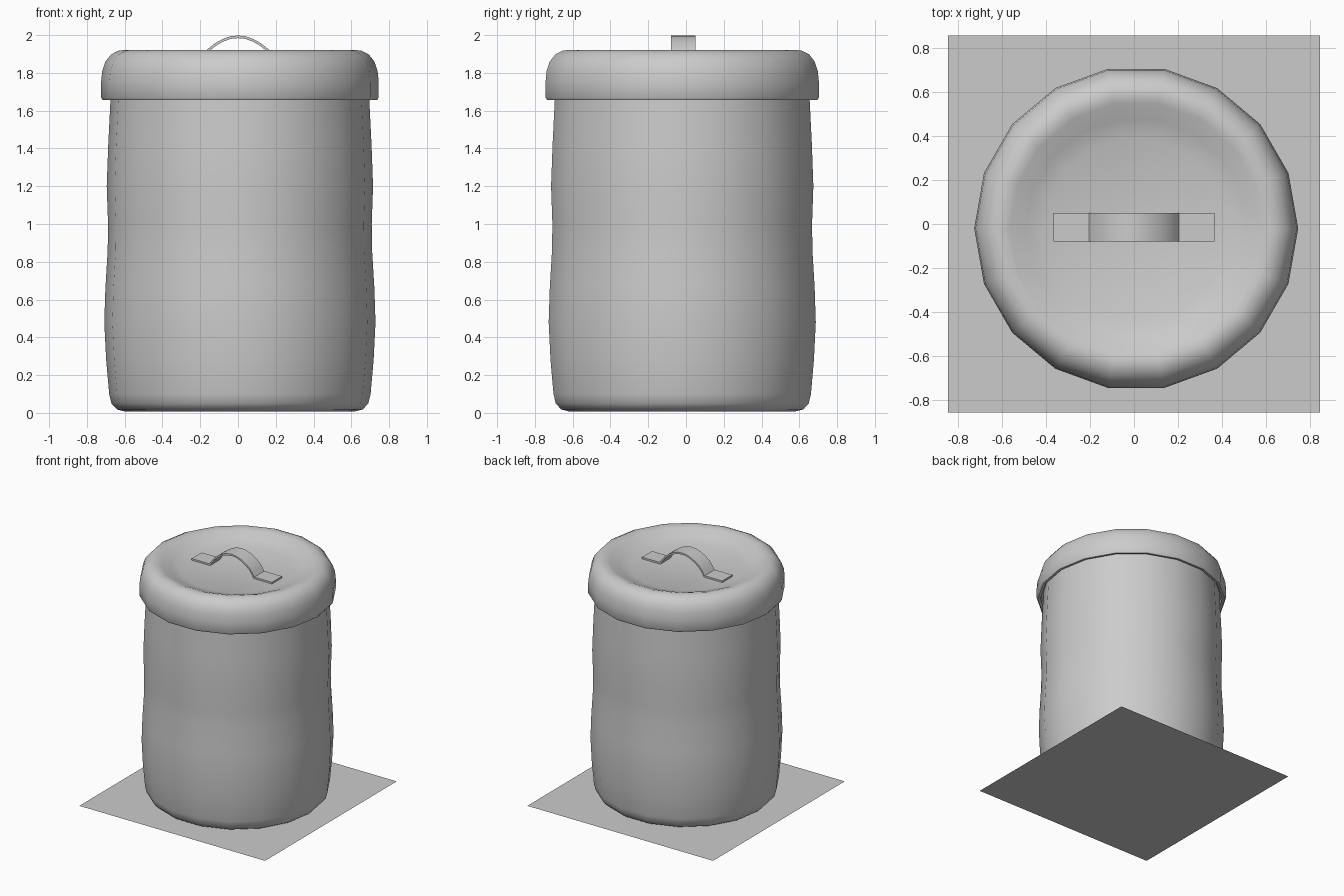
import bpy, bmesh, math

if "Cube" in bpy.data.objects:
    bpy.data.objects.remove(bpy.data.objects["Cube"])

SIDES = 18
CX, CY = 0.01, -0.02


def finish(name, bm, angle=35):
    bmesh.ops.recalc_face_normals(bm, faces=bm.faces)
    mesh = bpy.data.meshes.new(name)
    bm.to_mesh(mesh)
    bm.free()
    obj = bpy.data.objects.new(name, mesh)
    bpy.context.collection.objects.link(obj)
    bpy.ops.object.select_all(action='DESELECT')
    obj.select_set(True)
    bpy.context.view_layer.objects.active = obj
    bpy.ops.object.shade_smooth_by_angle(angle=math.radians(angle))
    return obj


def lathe(name, profile, cap_start=False, cap_end=False, angle=35):
    """Revolve an (r, z) profile around the can axis."""
    bm = bmesh.new()
    rings = []
    for r, z in profile:
        rings.append([bm.verts.new((CX + r * math.cos(2 * math.pi * i / SIDES),
                                    CY + r * math.sin(2 * math.pi * i / SIDES), z))
                      for i in range(SIDES)])
    for a, b in zip(rings, rings[1:]):
        for i in range(SIDES):
            j = (i + 1) % SIDES
            bm.faces.new((a[i], a[j], b[j], b[i]))
    if cap_start:
        bm.faces.new(rings[0])
    if cap_end:
        bm.faces.new(rings[-1])
    return finish(name, bm, angle)


# Floor plate
bm = bmesh.new()
corners = [(-0.845, -0.855), (0.845, -0.855), (0.845, 0.855), (-0.845, 0.855)]
bm.faces.new([bm.verts.new((x, y, 0)) for x, y in corners])
finish("floor_plate", bm)

# Slightly bulging can body
lathe("can_body", [
    (0.61, 0.008), (0.65, 0.018), (0.68, 0.05), (0.692, 0.10),
    (0.708, 0.28), (0.718, 0.48), (0.712, 0.66), (0.70, 0.86), (0.698, 1.00),
    (0.705, 1.20), (0.697, 1.42), (0.685, 1.66), (0.68, 1.80)],
    cap_start=True)

# Lid: hanging lip, rounded rim, dished centre
lathe("lid", [
    (0.68, 1.72), (0.705, 1.70), (0.705, 1.66), (0.727, 1.657), (0.735, 1.67),
    (0.735, 1.75), (0.729, 1.81), (0.712, 1.86), (0.682, 1.898),
    (0.645, 1.917), (0.61, 1.922), (0.575, 1.912), (0.50, 1.88), (0.415, 1.85)],
    cap_end=True, angle=45)

# Strap handle: arch with a flat foot at each end
half = [(0.0, 1.998), (0.04, 1.994), (0.08, 1.98), (0.12, 1.958),
        (0.16, 1.927), (0.185, 1.895), (0.205, 1.866), (0.365, 1.866)]
path = [(-x, z) for x, z in half[:0:-1]] + half
bm = bmesh.new()
top = [bm.verts.new((x, -0.08, z)) for x, z in path]
low = [bm.verts.new((x * (0.97 if abs(x) < 0.3 else 1), -0.08, z - 0.014)) for x, z in path]
faces = [bm.faces.new((top[i], top[i + 1], low[i + 1], low[i]))
         for i in range(len(path) - 1)]
side = bmesh.ops.extrude_face_region(bm, geom=faces, use_keep_orig=True)
for v in side["geom"]:
    if isinstance(v, bmesh.types.BMVert):
        v.co.y = 0.05
finish("lid_handle", bm, 40)
